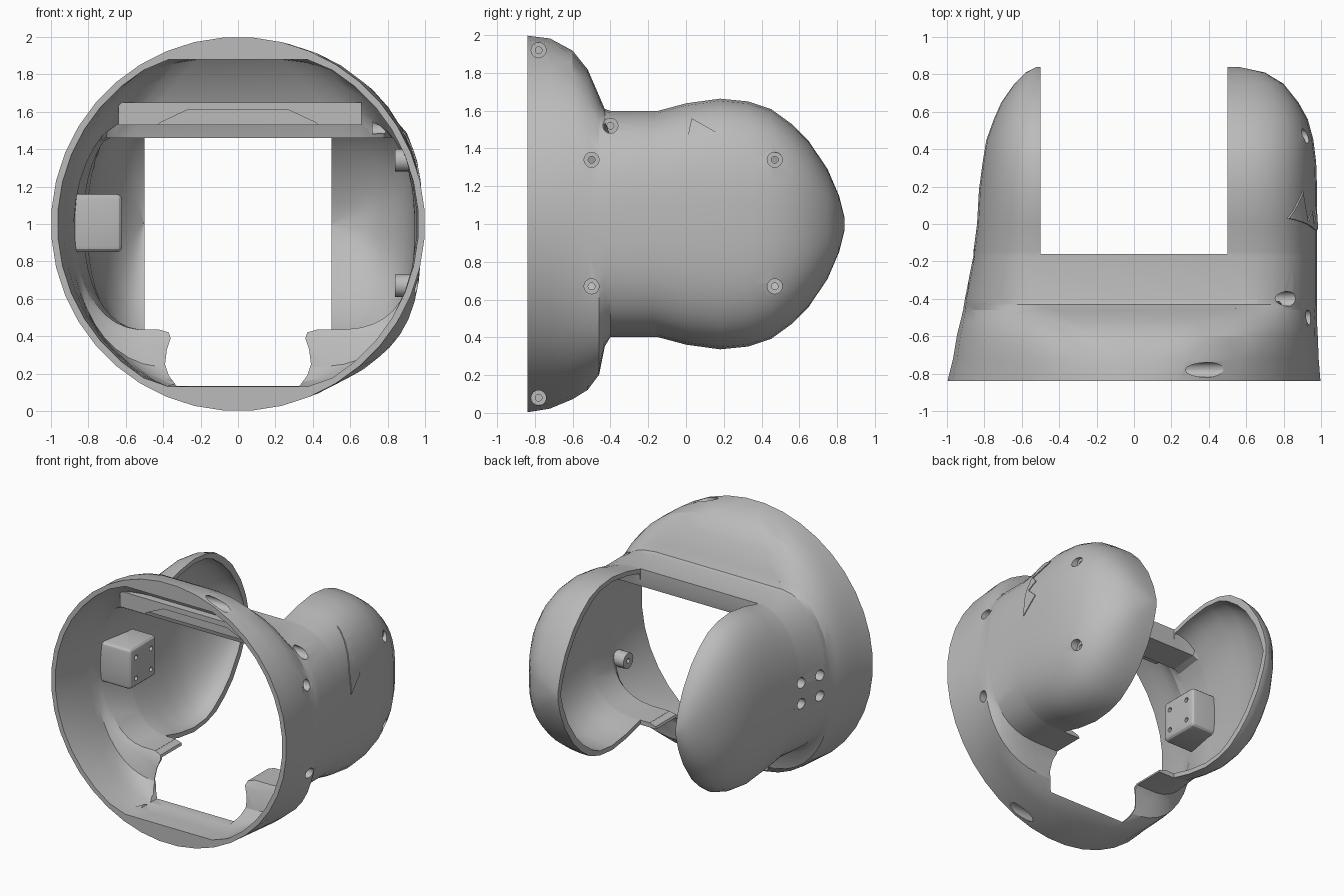
import bpy
import bmesh
from math import sin, cos, pi

if bpy.data.objects.get("Cube"):
    bpy.data.objects.remove(bpy.data.objects["Cube"])

grey = bpy.data.materials.new("plain grey")
grey.use_nodes = True
grey.diffuse_color = (0.5, 0.5, 0.5, 1)
grey.node_tree.nodes["Principled BSDF"].inputs["Base Color"].default_value = (0.5, 0.5, 0.5, 1)


def loft(name, *ring_sets):
    """Closed mesh skinned over each list of point rings."""
    bm = bmesh.new()
    for rings in ring_sets:
        loops = [[bm.verts.new(p) for p in ring] for ring in rings]
        for a, b in zip(loops, loops[1:]):
            for i in range(len(a)):
                j = (i + 1) % len(a)
                bm.faces.new((a[i], a[j], b[j], b[i]))
        bm.faces.new(loops[0][::-1])
        bm.faces.new(loops[-1])
    bmesh.ops.recalc_face_normals(bm, faces=bm.faces)
    mesh = bpy.data.meshes.new(name)
    bm.to_mesh(mesh)
    bm.free()
    mesh.materials.append(grey)
    obj = bpy.data.objects.new(name, mesh)
    bpy.context.collection.objects.link(obj)
    return obj


def box(name, x0, x1, y0, y1, z0, z1):
    return loft(name, [[(x, y0, z0), (x, y1, z0), (x, y1, z1), (x, y0, z1)] for x in (x0, x1)])


def disc(x, y, z, r, n=16):
    return [(x, y + r * cos(2 * pi * i / n), z + r * sin(2 * pi * i / n)) for i in range(n)]


def combine(obj, other, op="DIFFERENCE", keep=False):
    """Apply a boolean and drop the helper object."""
    mod = obj.modifiers.new(op.lower(), "BOOLEAN")
    mod.object, mod.operation, mod.solver = other, op, "EXACT"
    with bpy.context.temp_override(object=obj, active_object=obj):
        bpy.ops.object.modifier_apply(modifier=mod.name)
    if not keep:
        bpy.data.objects.remove(other)


# Body stations: y, top, bottom, right width, left width, flat half width
STATIONS = [
    (-.84, 2, 0, 1, 1, 0), (-.72, 1.985, .02, .99, .97, .05),
    (-.6, 1.92, .07, .985, .95, .15), (-.52, 1.82, .12, .98, .93, .25),
    (-.46, 1.68, .2, .98, .915, .38), (-.43, 1.61, .35, .98, .91, .48),
    (-.4, 1.6, .4, .98, .905, .5), (-.17, 1.6, .4, .98, .86, .5),
    (-.15, 1.6, .4, .98, .86, .5), (0, 1.64, .36, .98, .84, .5),
    (.18, 1.665, .335, .98, .83, .5), (.33, 1.65, .35, .975, .81, .5),
    (.45, 1.61, .39, .96, .79, .5), (.56, 1.53, .47, .93, .75, .5),
    (.65, 1.44, .56, .88, .71, .5), (.75, 1.29, .71, .8, .64, .5),
    (.81, 1.15, .85, .7, .58, .5), (.84, 1.03, .97, .56, .52, .5)]


def body(name, inset=0, hollow=False):
    """Round front blending into two domed side cups."""
    rings = []
    for y, top, bot, right, left, flat in STATIONS:
        mid, half = (top + bot) / 2, max((top - bot) / 2 - inset, .01)
        ceiling = 1.46 if -.42 < y < -.16 else 1.88
        ring = []
        for i in range(40):
            a = 2 * pi * (i + .5) / 40
            c, s = cos(a), sin(a)
            side, width = (1, right) if c > 0 else (-1, left)
            power = 2 / (2 + (1.6 if c > 0 else .4) * flat)
            x = side * (flat + max(width - inset - flat, .005) * abs(c) ** power)
            z = mid + half * (1 if s > 0 else -1) * abs(s) ** power
            if hollow:
                z = min(max(z, .13), ceiling)
            ring.append((x, y - (inset if y > .4 else 0), z))
        rings.append(ring)
    if hollow:
        rings.insert(0, [(x, -1, z) for x, y, z in rings[0]])
    return loft(name, rings)


# Main shell: hollowed, open between the cups, notched at the bottom
hull = body("hull_helper")
shell = body("shell")
combine(shell, body("hollow", .035, True))
combine(shell, box("gap", -.5, .5, -.16, 1, -.5, 2.5))
half_notch = [(.33, .135), (.37, .19), (.39, .25), (.38, .33), (.36, .39), (.37, .42), (.42, .435), (.46, .6)]
notch = half_notch + [(-x, z) for x, z in reversed(half_notch)]
combine(shell, loft("notch", [[(x, y, z) for x, z in notch] for y in (-1.1, .1)]))

# Rail across the inside of the upper brow, with a tapered recess
rail = box("brow_rail", -.64, .66, -.52, -.4, 1.53, 1.65)
recess = [(-.44, 1.50), (-.42, 1.54), (-.27, 1.61), (.27, 1.61), (.42, 1.54), (.44, 1.50)]
combine(rail, loft("recess", [[(x, y, z) for x, z in recess] for y in (-.6, -.48)]))
combine(rail, hull, "INTERSECT", keep=True)

# Mounting block inside the left-hand cup
block = box("mounting_block", -1.1, -.62, -.42, -.1, .85, 1.16)
bevel = block.modifiers.new("bevel", "BEVEL")
bevel.width, bevel.segments = .03, 3
with bpy.context.temp_override(object=block, active_object=block):
    bpy.ops.object.modifier_apply(modifier="bevel")
combine(block, hull, "INTERSECT", keep=True)

# Screw bosses inside the opposite cup
spots = [(y, z) for y in (-.5, .47) for z in (.67, 1.34)]
bosses = loft("screw_bosses", *[[disc(.84, y, z, .06), disc(1.1, y, z, .06)] for y, z in spots])
combine(bosses, hull, "INTERSECT", keep=True)


# Counterbored screw holes
def bore(x_out, x_step, x_in, y, z):
    return [disc(x_out, y, z, .04), disc(x_step, y, z, .04),
            disc(x_step, y, z, .018), disc(x_in, y, z, .018)]


bores = [bore(1.2, .88, .8, y, z) for y, z in spots]
bores += [bore(-1.2, -.8, -.5, y, z) for y in (-.35, -.17) for z in (.92, 1.08)]
bores += [bore(1.2, .72, .68, -.4, 1.52)]
bores += [bore(1.2, .24, .2, -.78, z) for z in (.08, 1.92)]
holes = loft("holes", *bores)
for part in (shell, block, bosses):
    combine(part, holes, keep=True)
bpy.data.objects.remove(holes)

# Raised jagged marking on the outside of the cup
zigzag = [(.03, 1.56), (.17, 1.48), (.01, 1.41), (.07, 1.35), (0, 1.3),
          (.09, 1.22), (-.03, 1.1), (-.03, 1.28), (0, 1.42)]
mark = loft("jagged_mark", [[(x, y, z) for y, z in zigzag] for x in (.6, 1.2)])
combine(mark, body("mark_outer", -.006), "INTERSECT")
combine(mark, body("mark_inner", .01))
bpy.data.objects.remove(hull)

# Smooth curved walls, keep cut edges sharp
bpy.ops.object.select_all(action="DESELECT")
for part in (shell, rail, block, bosses, mark):
    part.select_set(True)
    bpy.context.view_layer.objects.active = part
bpy.ops.object.shade_smooth_by_angle(angle=.4)
